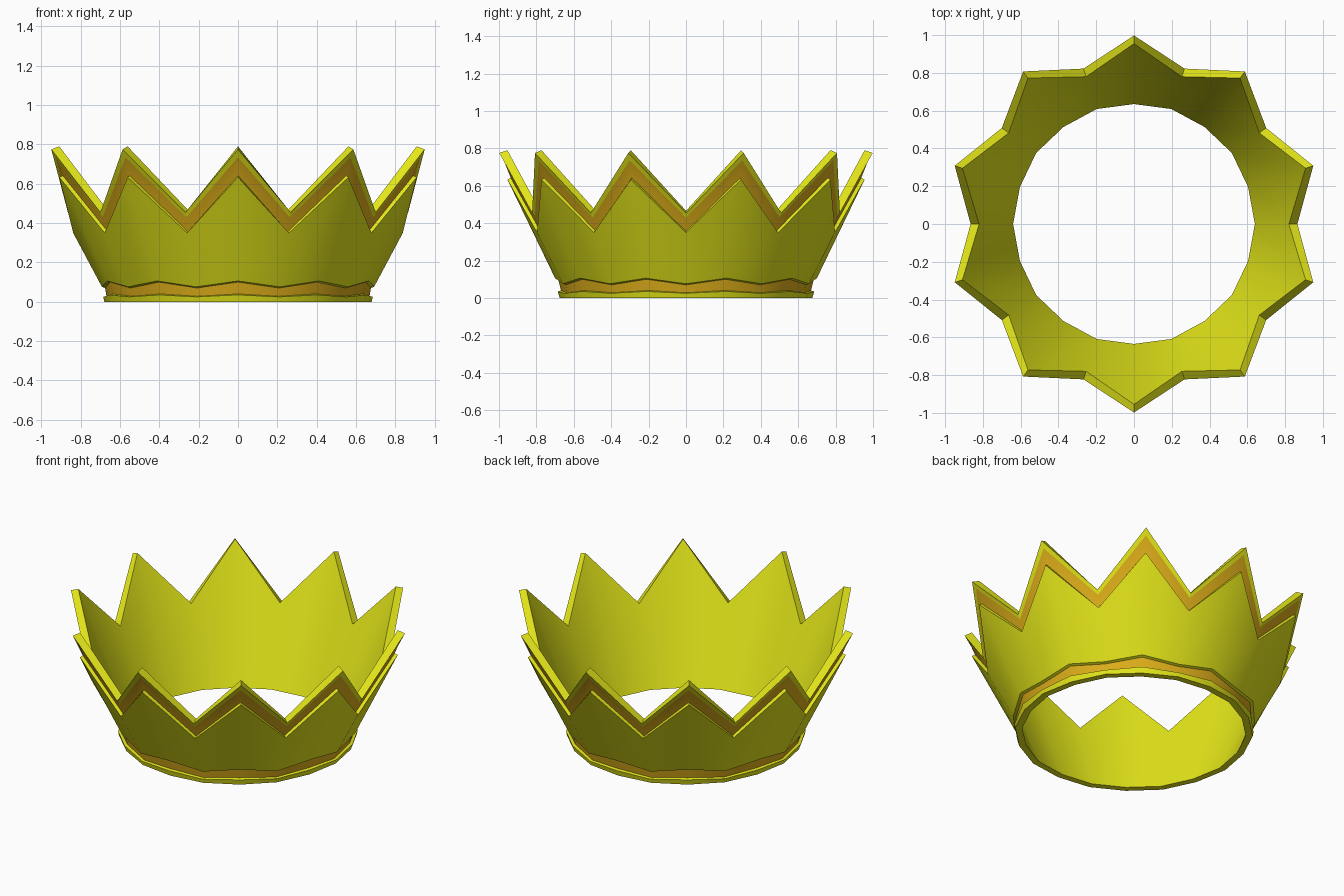
import bpy, bmesh, math

if "Cube" in bpy.data.objects:
    bpy.data.objects.remove(bpy.data.objects["Cube"])

def material(name, color):
    m = bpy.data.materials.new(name)
    m.diffuse_color = color
    m.use_nodes = True
    m.node_tree.nodes["Principled BSDF"].inputs["Base Color"].default_value = m.diffuse_color
    return m

gold = material("gold", (0.78, 0.80, 0.01, 1))
amber = material("amber", (0.72, 0.42, 0.01, 1))

# Closed wall cross-sections (radius, height) at a spike tip and at a notch
tip = [(0.635, 0), (0.675, 0), (0.686, 0.035), (0.668, 0.04), (0.683, 0.10),
       (0.70, 0.106), (0.955, 0.633), (0.937, 0.642), (0.974, 0.735),
       (0.998, 0.775), (0.955, 0.79)]
notch = [(0.64, 0), (0.68, 0), (0.685, 0.025), (0.669, 0.028), (0.676, 0.07),
         (0.692, 0.076), (0.838, 0.35), (0.818, 0.356), (0.85, 0.43),
         (0.865, 0.455), (0.82, 0.466)]
AMBER_STRIPS = (3, 7)   # recessed bands
SIDES = 20

# Crown: alternate the two sections around the ring and bridge them
bm = bmesh.new()
rings = []
for i in range(SIDES):
    a = math.pi / 2 + i * math.tau / SIDES
    section = notch if i % 2 else tip
    rings.append([bm.verts.new((r * math.cos(a), r * math.sin(a), z)) for r, z in section])

n = len(tip)
for i in range(SIDES):
    p, q = rings[i], rings[(i + 1) % SIDES]
    for j in range(n):
        k = (j + 1) % n
        f = bm.faces.new((p[j], q[j], q[k], p[k]))
        f.material_index = 1 if j in AMBER_STRIPS else 0
bmesh.ops.recalc_face_normals(bm, faces=bm.faces)

mesh = bpy.data.meshes.new("crown")
bm.to_mesh(mesh)
bm.free()
mesh.materials.append(gold)
mesh.materials.append(amber)
crown = bpy.data.objects.new("crown", mesh)
bpy.context.collection.objects.link(crown)
bpy.context.view_layer.objects.active = crown
crown.select_set(True)
bpy.ops.object.shade_smooth_by_angle(angle=math.radians(25))
